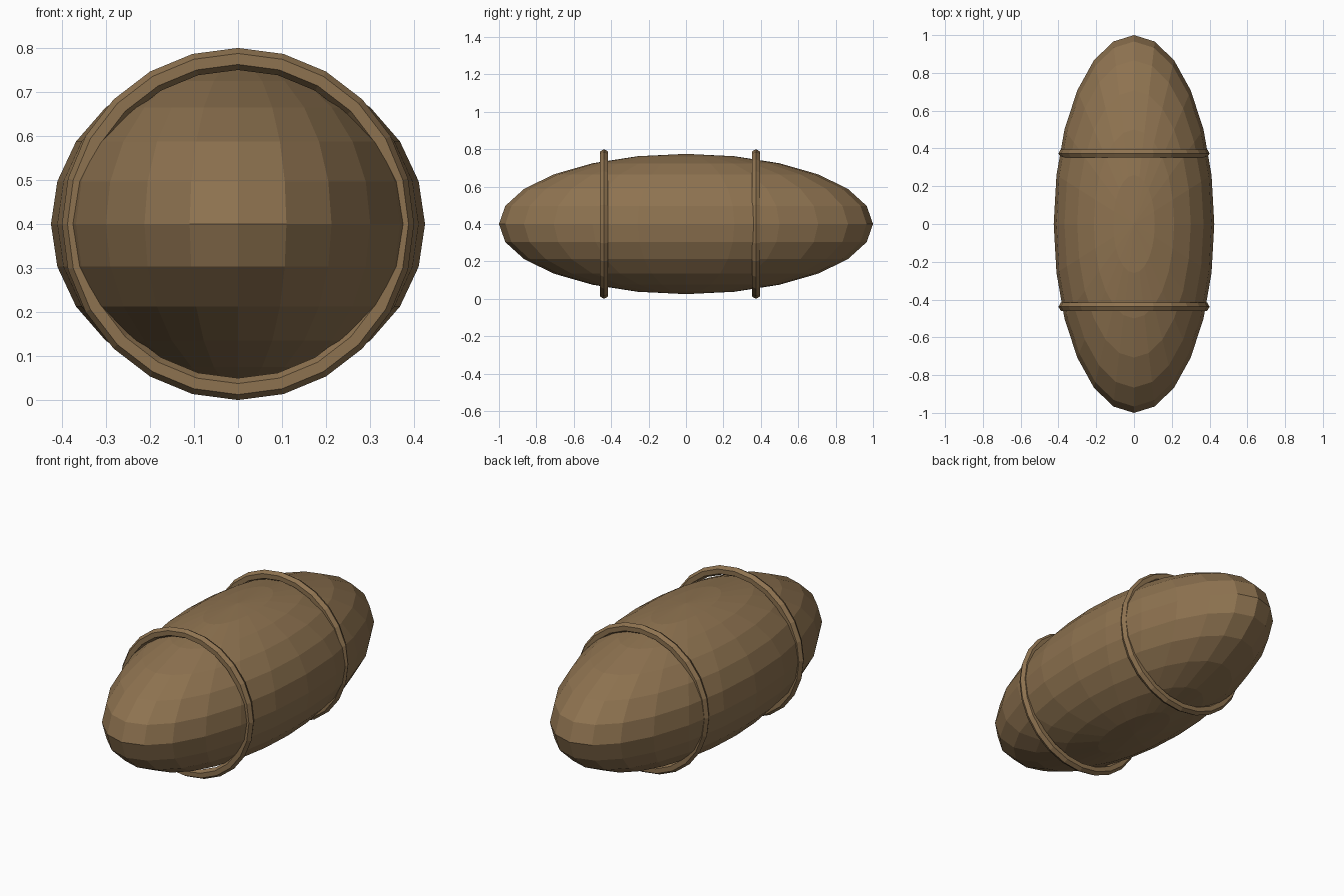
import bpy
from math import radians

if "Cube" in bpy.data.objects:
    bpy.data.objects.remove(bpy.data.objects["Cube"])

wood = bpy.data.materials.new("brown_wood")
wood.diffuse_color = (0.27, 0.17, 0.08, 1)
wood.use_nodes = True
wood.node_tree.nodes["Principled BSDF"].inputs["Base Color"].default_value = wood.diffuse_color


def finish(name):
    obj = bpy.context.object
    obj.name = name
    obj.data.materials.append(wood)
    return obj


# Barrel body: stretched low-poly sphere with its poles on z
bpy.ops.mesh.primitive_uv_sphere_add(segments=24, ring_count=12, radius=1,
                                     location=(0, 0, 0.4))
body = finish("barrel_body")
body.scale = (0.425, 1.0, 0.375)

# Two six-sided hoops around the body
for name, y in (("front_hoop", -0.438), ("back_hoop", 0.374)):
    bpy.ops.mesh.primitive_torus_add(major_segments=24, minor_segments=6,
                                     major_radius=0.375, minor_radius=0.025,
                                     location=(0, y, 0.4),
                                     rotation=(radians(90), 0, 0))
    hoop = finish(name)
    for p in hoop.data.polygons:
        p.use_smooth = False
